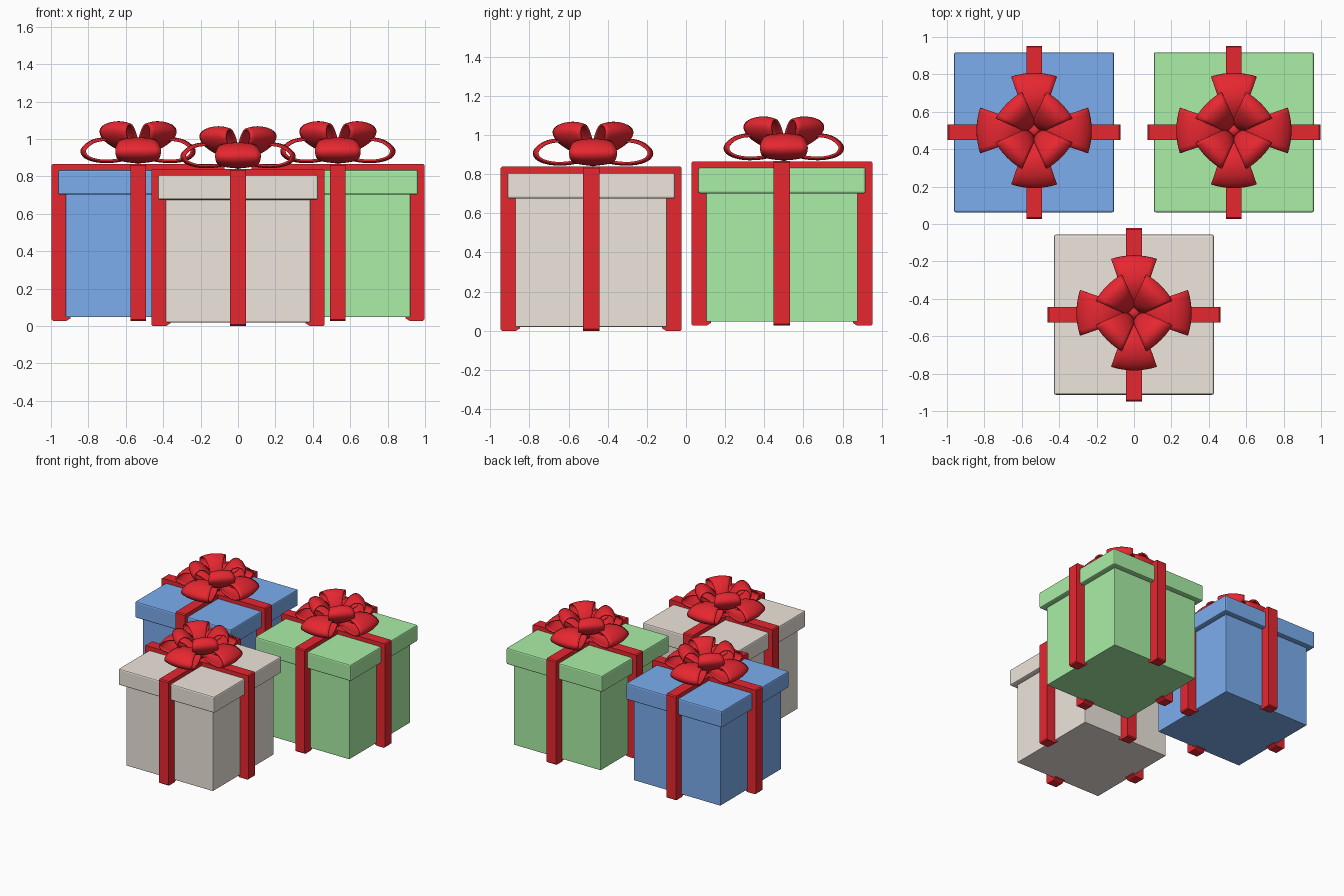
import bpy, bmesh
from math import pi
from mathutils import Vector, Matrix

if "Cube" in bpy.data.objects:
    bpy.data.objects.remove(bpy.data.objects["Cube"])


def material(name, color):
    m = bpy.data.materials.new(name)
    m.diffuse_color = (*color, 1)
    m.use_nodes = True
    m.node_tree.nodes["Principled BSDF"].inputs["Base Color"].default_value = m.diffuse_color
    return m


def finish(bm, name, mat, smooth=False):
    me = bpy.data.meshes.new(name)
    bm.to_mesh(me)
    bm.free()
    me.materials.append(mat)
    ob = bpy.data.objects.new(name, me)
    bpy.context.collection.objects.link(ob)
    for p in me.polygons:
        p.use_smooth = smooth
    return ob


def block(name, half, z0, z1, origin, mat, bevel):
    bm = bmesh.new()
    bmesh.ops.create_cube(bm, size=1)
    bmesh.ops.scale(bm, vec=(2 * half, 2 * half, z1 - z0), verts=bm.verts)
    bmesh.ops.bevel(bm, geom=bm.edges[:], offset=bevel, segments=2,
                    profile=0.5, affect='EDGES')
    bmesh.ops.translate(bm, vec=origin + Vector((0, 0, (z0 + z1) / 2)), verts=bm.verts)
    return finish(bm, name, mat)


# Ribbon band: U-shaped side profile, extruded to the band width
HALF_BAND = [(0.455, 0.84), (0.463, 0.832), (0.463, 0.008), (0.455, 0), (0.385, 0),
             (0.362, 0.014), (0.362, 0.024), (0.38, 0.03), (0.38, 0.79)]


def band(name, origin, angle, drop, mat):
    pts = HALF_BAND + [(-r, z) for r, z in reversed(HALF_BAND)]
    bm = bmesh.new()
    face = bm.faces.new([bm.verts.new((r, -0.042, z)) for r, z in pts])
    ext = bmesh.ops.extrude_face_region(bm, geom=[face])
    verts = [v for v in ext['geom'] if isinstance(v, bmesh.types.BMVert)]
    bmesh.ops.translate(bm, vec=(0, 0.084, 0), verts=verts)
    bmesh.ops.recalc_face_normals(bm, faces=bm.faces)
    bmesh.ops.transform(bm, matrix=Matrix.Translation(origin - Vector((0, 0, drop)))
                        @ Matrix.Rotation(angle, 4, 'Z'), verts=bm.verts)
    return finish(bm, name, mat)


# Bow loops: teardrop side profiles (radius, height), flaring outward
LOW = [(0.03, 0.90), (0.10, 0.955), (0.17, 0.977), (0.25, 0.962), (0.302, 0.915),
       (0.28, 0.872), (0.20, 0.85), (0.10, 0.855), (0.03, 0.88)]
HIGH = [(0.025, 0.91), (0.05, 0.985), (0.105, 1.048), (0.16, 1.062), (0.20, 1.025),
        (0.178, 0.97), (0.11, 0.92), (0.03, 0.885)]


def spline(pts, steps=4):
    p = [Vector(q) for q in [pts[0]] + pts + [pts[-1]]]
    out = []
    for i in range(1, len(p) - 2):
        a, b, c, d = p[i - 1:i + 3]
        for s in range(steps):
            t = s / steps
            out.append(0.5 * (2 * b + (c - a) * t + (2 * a - 5 * b + 4 * c - d) * t * t
                              + (3 * b - a - 3 * c + d) * t ** 3))
    return out + [p[-1]]


def loop(name, pts, w0, slope, origin, angle, mat):
    path = spline(pts)
    mid = sum(path, Vector((0, 0))) / len(path)
    bm = bmesh.new()
    rows = []
    for q in path:
        w = w0 + slope * q.x
        row = []
        for k in range(-4, 5):
            v = k / 4
            c = mid + (q - mid) * (1 - 0.15 * v * v)
            row.append(bm.verts.new((c.x, v * w, c.y)))
        rows.append(row)
    for a, b in zip(rows, rows[1:]):
        for k in range(8):
            bm.faces.new((a[k], a[k + 1], b[k + 1], b[k]))
    bmesh.ops.recalc_face_normals(bm, faces=bm.faces)
    bmesh.ops.transform(bm, matrix=Matrix.Translation(origin)
                        @ Matrix.Rotation(angle, 4, 'Z'), verts=bm.verts)
    ob = finish(bm, name, mat, True)
    mod = ob.modifiers.new("thickness", 'SOLIDIFY')
    mod.thickness = 0.01
    mod.offset = 0
    return ob


red = material("ribbon_red", (0.8, 0.02, 0.03))
GIFTS = [("beige", (0.86, 0.79, 0.72), (0, -0.485, 0)),
         ("blue", (0.2, 0.42, 0.86), (-0.534, 0.49, 0.027)),
         ("green", (0.4, 0.86, 0.38), (0.534, 0.49, 0.027))]

for label, color, pos in GIFTS:
    o = Vector(pos)
    paper = material(label + "_paper", color)
    # Box and overhanging lid
    block(label + "_box", 0.387, 0.02, 0.70, o, paper, 0.004)
    block(label + "_lid", 0.428, 0.675, 0.807, o, paper, 0.01)
    # Crossed ribbon bands
    band(label + "_ribbon_x", o, 0, 0, red)
    band(label + "_ribbon_y", o, pi / 2, 0.001, red)
    # Bow: four low loops, four raised diagonal loops and a small knot
    c = o + Vector((0, 0.01, 0))
    for i in range(4):
        loop(f"{label}_low_loop_{i}", LOW, 0.03, 0.3, c, i * pi / 2, red)
        loop(f"{label}_high_loop_{i}", HIGH, 0.03, 0.34, c, (i + 0.5) * pi / 2, red)
    bm = bmesh.new()
    bmesh.ops.create_uvsphere(bm, u_segments=16, v_segments=8, radius=0.04)
    bmesh.ops.translate(bm, vec=c + Vector((0, 0, 0.88)), verts=bm.verts)
    finish(bm, label + "_knot", red, True)
